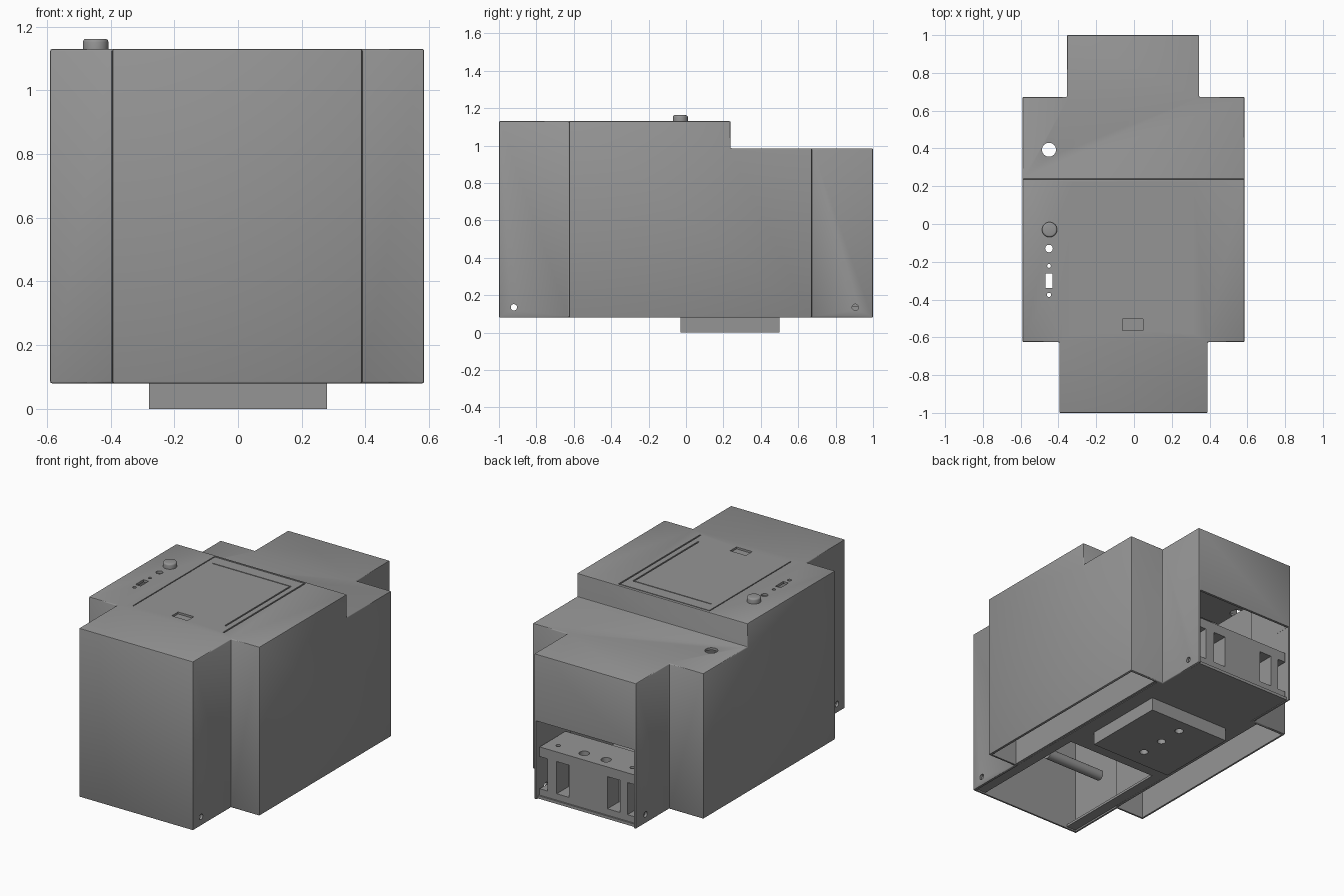
import bpy, bmesh, math
from mathutils import Matrix, Vector

if "Cube" in bpy.data.objects:
    bpy.data.objects.remove(bpy.data.objects["Cube"])

grey = bpy.data.materials.new("housing grey")
grey.diffuse_color = (0.3, 0.3, 0.3, 1)
grey.use_nodes = True
grey.node_tree.nodes["Principled BSDF"].inputs["Base Color"].default_value = grey.diffuse_color


def finish(name, bm):
    bmesh.ops.recalc_face_normals(bm, faces=bm.faces)
    me = bpy.data.meshes.new(name)
    bm.to_mesh(me)
    bm.free()
    me.materials.append(grey)
    ob = bpy.data.objects.new(name, me)
    bpy.context.collection.objects.link(ob)
    return ob


def box(name, x0, x1, y0, y1, z0, z1):
    bm = bmesh.new()
    mid = Vector(((x0 + x1) / 2, (y0 + y1) / 2, (z0 + z1) / 2))
    mat = Matrix.Translation(mid) @ Matrix.Diagonal((x1 - x0, y1 - y0, z1 - z0, 1))
    bmesh.ops.create_cube(bm, size=1, matrix=mat)
    return finish(name, bm)


def cyl(name, loc, r, length, axis="Z", seg=24):
    bm = bmesh.new()
    mat = Matrix.Translation(loc)
    if axis == "X":
        mat = mat @ Matrix.Rotation(math.pi / 2, 4, "Y")
    bmesh.ops.create_cone(bm, cap_ends=True, segments=seg, radius1=r, radius2=r,
                          depth=length, matrix=mat)
    return finish(name, bm)


def apply(ob, mod):
    bpy.context.view_layer.objects.active = ob
    bpy.ops.object.modifier_apply(modifier=mod.name)


def cut(ob, cutter):
    mod = ob.modifiers.new("cut", "BOOLEAN")
    mod.operation = "DIFFERENCE"
    mod.solver = "EXACT"
    mod.object = cutter
    apply(ob, mod)
    bpy.data.objects.remove(cutter)


def bevel(ob, width, segments=2):
    mod = ob.modifiers.new("bevel", "BEVEL")
    mod.width = width
    mod.segments = segments
    mod.limit_method = "ANGLE"
    apply(ob, mod)


def smooth(ob):
    bpy.ops.object.select_all(action="DESELECT")
    ob.select_set(True)
    bpy.context.view_layer.objects.active = ob
    bpy.ops.object.shade_smooth_by_angle(angle=math.radians(35))


# Housing: stepped plan extruded upwards
plan = [(-0.395, -1), (0.39, -1), (0.39, -0.625), (0.585, -0.625), (0.585, 0.672),
        (0.345, 0.672), (0.345, 1), (-0.355, 1), (-0.355, 0.672), (-0.59, 0.672),
        (-0.59, -0.625), (-0.395, -0.625)]
bm = bmesh.new()
base = bm.faces.new([bm.verts.new((x, y, 0.08)) for x, y in plan])
top = bmesh.ops.extrude_face_region(bm, geom=[base])["geom"]
bmesh.ops.translate(bm, vec=(0, 0, 1.05),
                    verts=[v for v in top if isinstance(v, bmesh.types.BMVert)])
housing = finish("housing", bm)
cut(housing, box("step_cutter", -1, 1, 0.238, 1.2, 0.985, 1.4))
bevel(housing, 0.006)

# Hollow inside, open at the bottom
for dims in [(-0.575, 0.57, -0.61, 0.657, -0.1, 0.97),
             (-0.574, 0.569, -0.609, 0.223, 0.9, 1.115),
             (-0.38, 0.375, -0.985, -0.5, -0.1, 1.114),
             (-0.34, 0.33, 0.6, 0.985, -0.1, 0.969),
             (-0.341, 0.331, 0.9, 1.1, -0.1, 0.57)]:   # rear terminal opening
    cut(housing, box("cavity_cutter", *dims))

# Lid grooves and finger recess
Z0, Z1, G = 1.123, 1.2, 0.003
for dims in [(-0.315 - G, -0.315 + G, -0.58, 0.22), (-0.315, 0.308, 0.22 - G, 0.22 + G),
             (0.302, 0.311, -0.58, 0.222), (-0.275, 0.265, 0.14 - G, 0.14 + G),
             (0.259, 0.268, -0.5, 0.142), (-0.06, 0.048, -0.565, -0.503)]:
    depth = 0.012 if dims[1] < 0.05 and dims[0] > -0.1 else 0.007
    cut(housing, box("groove_cutter", *dims, 1.13 - depth, Z1))

# Control openings on the top
for y, r in [(-0.13, 0.02), (-0.222, 0.01), (-0.375, 0.011), (0.393, 0.037)]:
    cut(housing, cyl("hole_cutter", (-0.45, y, 1.05), r, 0.3))
cut(housing, box("switch_cutter", -0.468, -0.432, -0.34, -0.262, 1.0, 1.2))

# Screw holes low on the side walls
for y in (-0.92, 0.905):
    cut(housing, cyl("screw_cutter", (0, y, 0.135), 0.017, 1.0, "X"))
smooth(housing)

# Push button
button = cyl("push_button", (-0.447, -0.03, 1.13), 0.04, 0.064, seg=32)
bevel(button, 0.01, 3)
smooth(button)

# Inner chassis: side walls, base plate and front flanges
for side, name in ((1, "right"), (-1, "left")):
    box(name + "_chassis_wall", min(side * 0.375, side * 0.39), max(side * 0.375, side * 0.39),
        -0.61, 0.657, 0.085, 0.9)
    box(name + "_flange", min(side * 0.31, side * 0.374), max(side * 0.31, side * 0.374),
        -0.98, -0.2, 0.085, 0.1)
box("base_plate", -0.374, 0.374, -0.2, 0.655, 0.082, 0.1)
box("rear_plate", -0.338, 0.328, 0.655, 0.985, 0.082, 0.1)

# Mounting foot with a row of holes
foot = box("mounting_foot", -0.28, 0.28, -0.03, 0.5, 0, 0.09)
for y in (0.09, 0.25, 0.41):
    cut(foot, cyl("foot_cutter", (0, y, 0), 0.025, 0.1))
smooth(foot)

# Cross rod in the front compartment
smooth(cyl("cross_rod", (0, -0.55, 0.2), 0.032, 0.4, "X"))

# Rear terminal block with wire slots and screw holes
block = box("terminal_block", -0.335, 0.325, 0.72, 0.975, 0.1, 0.4)
for x, w in ((0.3, 0.06), (0.165, 0.085), (-0.185, 0.085), (-0.31, 0.06)):
    cut(block, box("slot_cutter", x - w / 2, x + w / 2, 0.86, 1.1, 0.14, 0.34))
for x, r in ((0.25, 0.014), (0.07, 0.03), (-0.08, 0.03), (-0.26, 0.014)):
    cut(block, cyl("terminal_cutter", (x, 0.9, 0.4), r, 0.08))
smooth(block)
